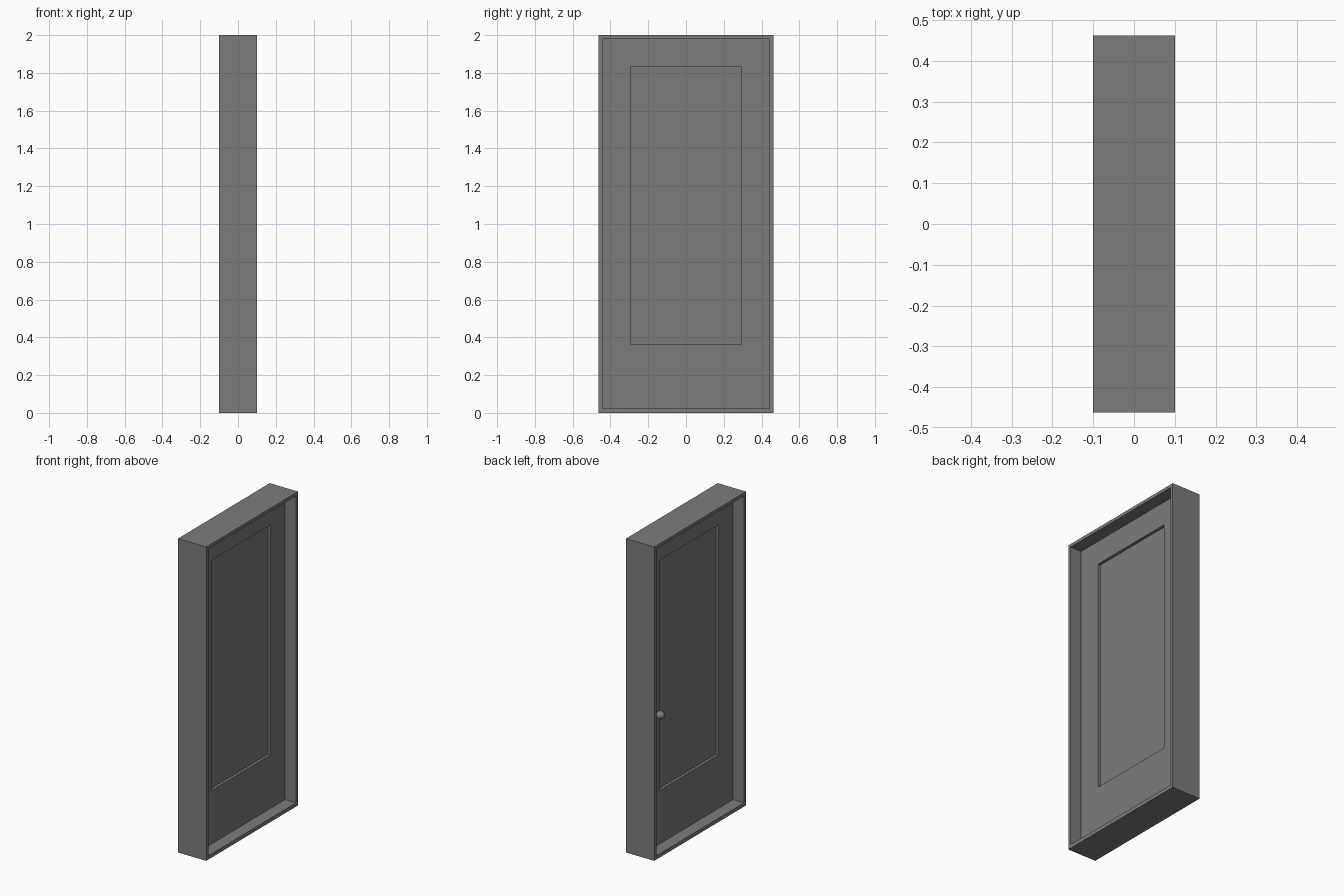
import bpy
import bmesh
import math

cube = bpy.data.objects.get("Cube")
if cube:
    bpy.data.objects.remove(cube, do_unlink=True)

grey = bpy.data.materials.new("plain grey")
grey.use_nodes = True
colour = (0.2, 0.2, 0.2, 1)
grey.diffuse_color = colour
grey.node_tree.nodes["Principled BSDF"].inputs["Base Color"].default_value = colour


def finish(name, bm):
    bmesh.ops.recalc_face_normals(bm, faces=bm.faces)
    mesh = bpy.data.meshes.new(name)
    bm.to_mesh(mesh)
    bm.free()
    mesh.materials.append(grey)
    obj = bpy.data.objects.new(name, mesh)
    bpy.context.collection.objects.link(obj)
    return obj


def loop(bm, rect, x):
    half, low, high = rect
    return [bm.verts.new((x, y, z)) for y, z in
            ((-half, low), (half, low), (half, high), (-half, high))]


def surround(name, outer, inner, depth):
    """Rectangular ring with an opening through x."""
    bm = bmesh.new()
    loops = [loop(bm, outer, -depth), loop(bm, outer, depth),
             loop(bm, inner, depth), loop(bm, inner, -depth)]
    for a, b in zip(loops, loops[1:] + loops[:1]):
        for i in range(4):
            j = (i + 1) % 4
            bm.faces.new((a[i], a[j], b[j], b[i]))
    return finish(name, bm)


def slab(name, rect, depth):
    bm = bmesh.new()
    back = bm.faces.new(loop(bm, rect, -depth))
    front = bmesh.ops.extrude_face_region(bm, geom=[back])["geom"]
    verts = [v for v in front if isinstance(v, bmesh.types.BMVert)]
    bmesh.ops.translate(bm, verts=verts, vec=(2 * depth, 0, 0))
    return finish(name, bm)


# Each rectangle is half width, bottom, top
outside = (0.4625, 0, 2)
opening = (0.442, 0.024, 1.98)
recess = (0.294, 0.364, 1.831)

# Casing, door leaf and sunken panel
surround("door_frame", outside, opening, 0.1)
surround("door_leaf", opening, recess, 0.022)
slab("door_panel", recess, 0.004)

# Knob on one side, turned from a short profile of (distance out, radius)
profile = [(0, 0.012), (0.03, 0.01)]
for step in range(2, 13):
    angle = math.pi * step / 12
    profile.append((0.051 - 0.026 * math.cos(angle), 0.026 * math.sin(angle)))
bm = bmesh.new()
points = [bm.verts.new((-0.021 - out, 0.36 + radius, 0.882)) for out, radius in profile]
edges = [bm.edges.new(pair) for pair in zip(points, points[1:])]
bmesh.ops.spin(bm, geom=points + edges, cent=(0, 0.36, 0.882), axis=(1, 0, 0),
               angle=math.tau, steps=24, use_merge=True)
bmesh.ops.remove_doubles(bm, verts=bm.verts, dist=0.0001)
knob = finish("door_knob", bm)
bpy.ops.object.select_all(action="DESELECT")
knob.select_set(True)
bpy.context.view_layer.objects.active = knob
bpy.ops.object.shade_smooth_by_angle(angle=math.radians(40))
